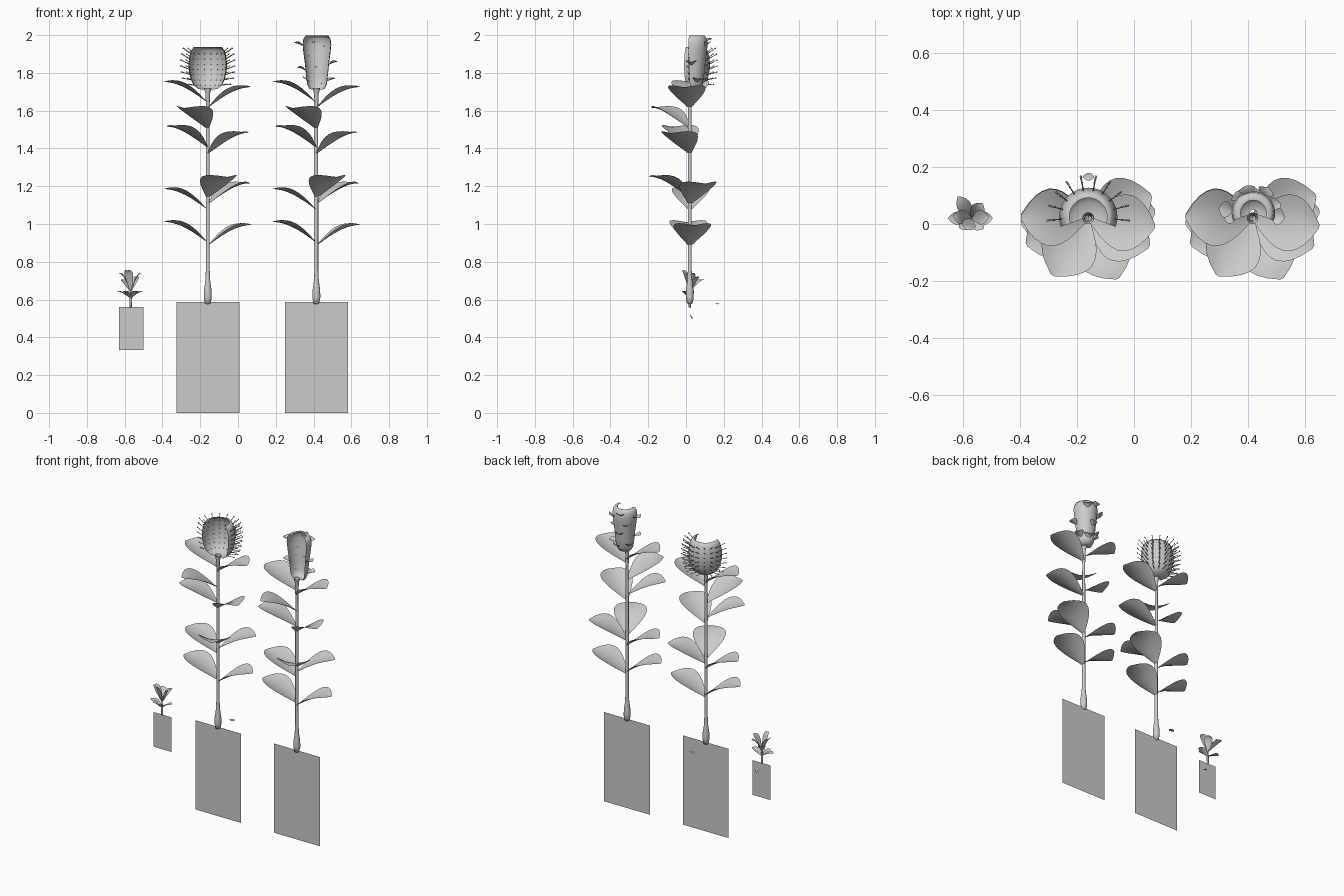
import bpy, bmesh
from math import sin, cos, pi, radians
from mathutils import Vector, Matrix

if "Cube" in bpy.data.objects:
    bpy.data.objects.remove(bpy.data.objects["Cube"])

Y0 = 0.02  # shared stem plane


def finish(name, bm, smooth=True):
    me = bpy.data.meshes.new(name)
    bm.to_mesh(me)
    bm.free()
    for p in me.polygons:
        p.use_smooth = smooth
    ob = bpy.data.objects.new(name, me)
    bpy.context.collection.objects.link(ob)
    return ob


def grid(bm, rows, closed=False):
    vs = [[bm.verts.new(p) for p in r] for r in rows]
    for a, b in zip(vs, vs[1:]):
        n = len(a)
        for i in range(n if closed else n - 1):
            j = (i + 1) % n
            bm.faces.new((a[i], a[j], b[j], b[i]))


# leaf: arched, slightly folded blade growing from a base point
def leaf(bm, base, az, length, rise, half, fold, nu=10, nv=6):
    a = radians(az)
    d, s = Vector((cos(a), sin(a), 0)), Vector((-sin(a), cos(a), 0))
    rows = []
    for i in range(nu + 1):
        u = i / nu
        w = half * max(0.03, sin(pi * u ** 1.15)) ** 0.75
        row = []
        for j in range(nv + 1):
            v = 2 * j / nv - 1
            z = rise * sin(u * pi / 2) + fold * v * v * sin(pi * u)
            row.append(Vector(base) + d * length * u + s * w * v + Vector((0, 0, z)))
        rows.append(row)
    grid(bm, rows)


def leaves(name, items):
    bm = bmesh.new()
    for it in items:
        leaf(bm, *it)
    finish(name, bm)


# surface of revolution over an angle range
def lathe(name, cx, cy, prof, a0=0, a1=360, n=12):
    bm = bmesh.new()
    closed = a1 - a0 >= 360
    angs = [radians(a0 + (a1 - a0) * i / n) for i in range(n if closed else n + 1)]
    grid(bm, [[(cx + r * cos(a), cy + r * sin(a), z) for a in angs] for r, z in prof], closed)
    return finish(name, bm)


def soil_panel(name, x0, x1, z0, z1):
    bm = bmesh.new()
    grid(bm, [[(x0, Y0, z0), (x1, Y0, z0)], [(x0, Y0, z1), (x1, Y0, z1)]])
    finish(name, bm, False)


def radius_at(prof, z):
    for (r0, z0), (r1, z1) in zip(prof, prof[1:]):
        if z0 <= z <= z1 and z1 > z0:
            return r0 + (r1 - r0) * (z - z0) / (z1 - z0)
    return prof[-1][0]


STEM = [(0.001, 0.575), (0.015, 0.58), (0.021, 0.61), (0.02, 0.65), (0.013, 0.70),
        (0.010, 0.76), (0.010, 1.2), (0.009, 1.6), (0.012, 1.69), (0.02, 1.72)]
# tip height, heading
LEAVES = [(1.016, 184), (1.0, 6), (1.19, 178), (1.22, 20), (1.255, -64),
          (1.52, 203), (1.487, -25), (1.62, 238), (1.757, 179), (1.73, -7)]

# two tall plants
for tag, x in (("a", -0.16), ("b", 0.415)):
    lathe("stem_" + tag, x, Y0, STEM)
    leaves("leaves_" + tag, [((x, Y0, t - 0.115), az, 0.235, 0.11, 0.1, 0.025)
                             for t, az in LEAVES])
    soil_panel("root_panel_" + tag, x - 0.165, x + 0.168, 0.0, 0.588)

# spiny flower: open-fronted barrel
CUP = [(0.012, 1.71), (0.05, 1.715), (0.075, 1.735), (0.09, 1.765), (0.1, 1.81),
       (0.102, 1.85), (0.097, 1.89), (0.088, 1.92), (0.075, 1.936), (0.066, 1.934)]
lathe("spiny_flower_cup", -0.16, 0.025, CUP, -20, 200, 22)

# spines with droplet tips
bm = bmesh.new()
for k in range(7):
    z = 1.735 + 0.028 * k
    r = radius_at(CUP, z)
    for i in range(10):
        a = radians(-5 + 190 * i / 9)
        d = Vector((cos(a), sin(a), 0.1 + 0.1 * k)).normalized()
        p = Vector((-0.16 + r * cos(a), 0.025 + r * sin(a), z))
        L = 0.052
        rot = d.to_track_quat('Z', 'Y').to_matrix().to_4x4()
        bmesh.ops.create_cone(bm, cap_ends=True, segments=5, radius1=0.0025, radius2=0.0015,
                              depth=L, matrix=Matrix.Translation(p + d * L * 0.4) @ rot)
        bmesh.ops.create_icosphere(bm, subdivisions=1, radius=0.0042,
                                   matrix=Matrix.Translation(p + d * L * 0.9))
finish("flower_spines", bm)

# scaly flower: narrower open-fronted tube
TUBE = [(0.012, 1.71), (0.04, 1.715), (0.052, 1.74), (0.058, 1.79), (0.064, 1.85),
        (0.072, 1.91), (0.076, 1.95), (0.072, 1.98), (0.06, 1.998), (0.045, 1.995)]
lathe("scaly_flower_tube", 0.418, 0.038, TUBE, -20, 200, 22)

# scale lobes around the tube: height, angle
items = []
for z, az in [(1.95, 172), (1.82, 185), (1.765, 150), (1.85, -8), (1.95, 60), (1.84, 95),
              (1.75, 70), (1.76, 20), (1.90, 130), (1.97, 105)]:
    a, r = radians(az), radius_at(TUBE, z) - 0.004
    items.append(((0.418 + r * cos(a), 0.038 + r * sin(a), z - 0.01), az,
                  0.05 if -20 < az < 30 or az > 165 else 0.03, 0.018, 0.03, 0.012, 6, 4))
leaves("flower_scales", items)

# seedling
SX = -0.568
lathe("seedling_stem", SX, Y0, [(0.001, 0.555), (0.006, 0.56), (0.007, 0.6), (0.004, 0.64), (0.003, 0.68)], n=8)
leaves("seedling_leaves",
       [((SX, Y0, 0.64), az, ln, rise, 0.025, 0.008, 8, 4) for az, ln, rise in
        [(172, 0.065, 0.10), (5, 0.06, 0.10), (122, 0.09, 0.065), (55, 0.065, 0.08), (245, 0.045, 0.115)]] +
       [((SX, Y0, 0.605), az, ln, 0.04, 0.024, 0.006, 8, 4) for az, ln in
        [(180, 0.083), (0, 0.073), (220, 0.055), (318, 0.055)]])
soil_panel("seedling_root_panel", -0.63, -0.50, 0.332, 0.56)

# loose leaf scraps
leaves("leaf_scraps", [((-0.18, 0.165, 0.575), 0, 0.04, 0.003, 0.014, 0.002, 5, 4),
                       ((-0.54, 0.022, 0.52), 70, 0.015, -0.022, 0.011, 0.002, 5, 4)])
